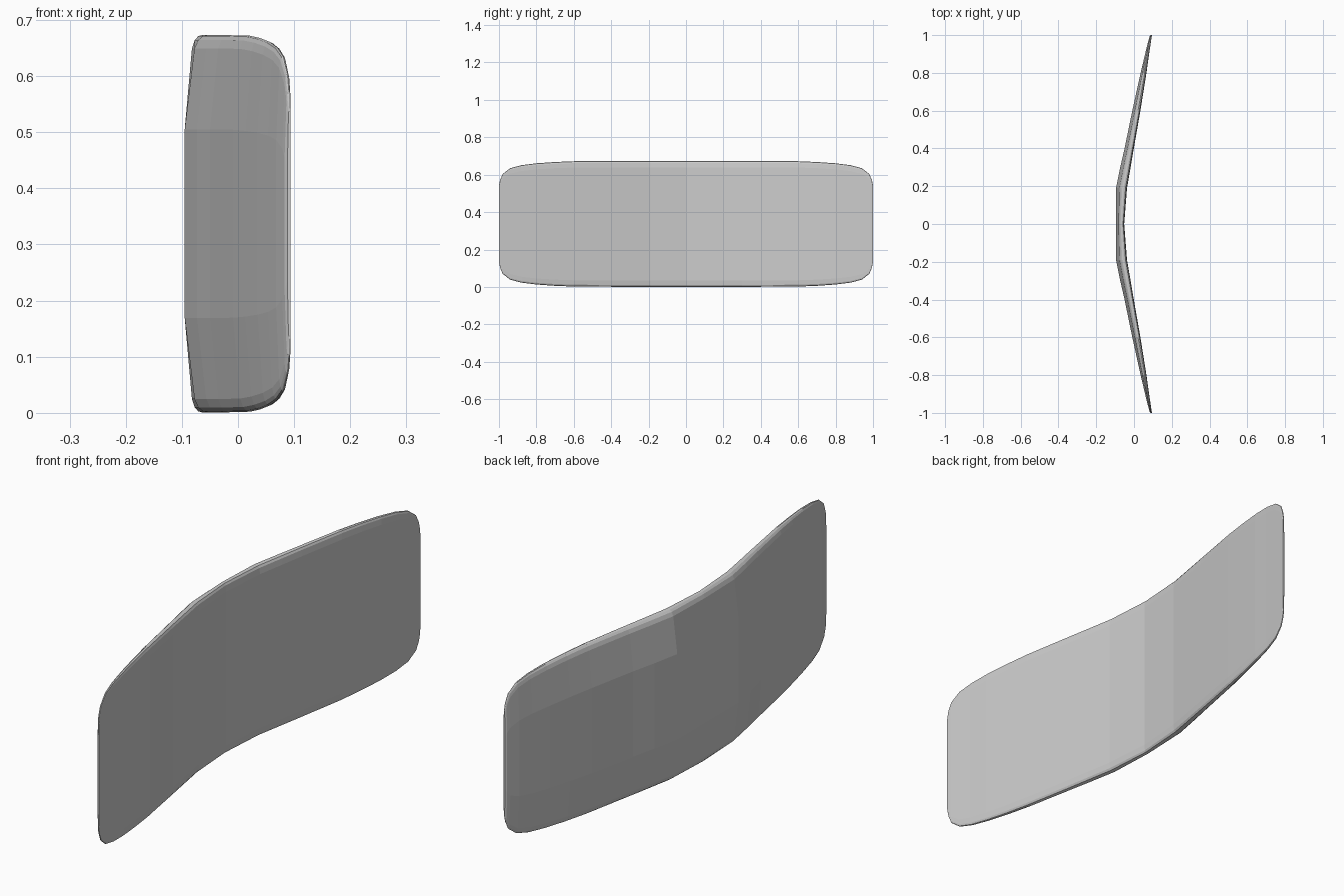
import bpy, bmesh

if "Cube" in bpy.data.objects:
    bpy.data.objects.remove(bpy.data.objects["Cube"])

# Stations along half the length: y, outer x, inner x, half height
half = [
    (0.00, -0.095, -0.052, 0.336), (0.19, -0.095, -0.037, 0.336),
    (0.30, -0.073, -0.018, 0.336), (0.40, -0.050, -0.001, 0.336),
    (0.60, -0.009, 0.034, 0.335), (0.70, 0.013, 0.050, 0.331),
    (0.80, 0.035, 0.066, 0.324), (0.88, 0.054, 0.077, 0.314),
    (0.94, 0.068, 0.086, 0.298), (0.98, 0.079, 0.092, 0.267),
    (0.994, 0.083, 0.094, 0.235), (1.00, 0.088, 0.094, 0.205),
]
stations = [(-y, a, b, h) for y, a, b, h in reversed(half[1:])] + half

# Rounded cross-section, upper half: height fraction, depth fraction
upper = [(0.50, 0.0), (0.93, 0.30), (0.975, 0.42), (0.995, 0.56), (1.0, 0.70),
         (0.993, 0.86), (0.97, 0.95), (0.90, 1.0), (0.50, 1.0)]
section = upper + [(-z, d) for z, d in reversed(upper)]
MID_Z = 0.337

# Curved backrest panel lofted through the stations
bm = bmesh.new()
rings = []
for y, outer, inner, h in stations:
    rings.append([bm.verts.new((outer + (inner - outer) * d, y, MID_Z + h * z))
                  for z, d in section])
n = len(section)
for r0, r1 in zip(rings, rings[1:]):
    for i in range(n):
        j = (i + 1) % n
        bm.faces.new((r0[i], r0[j], r1[j], r1[i]))
bm.faces.new(rings[0])
bm.faces.new(rings[-1])
bmesh.ops.recalc_face_normals(bm, faces=bm.faces)

mesh = bpy.data.meshes.new("backrest_panel")
bm.to_mesh(mesh)
bm.free()
panel = bpy.data.objects.new("backrest_panel", mesh)
bpy.context.collection.objects.link(panel)
